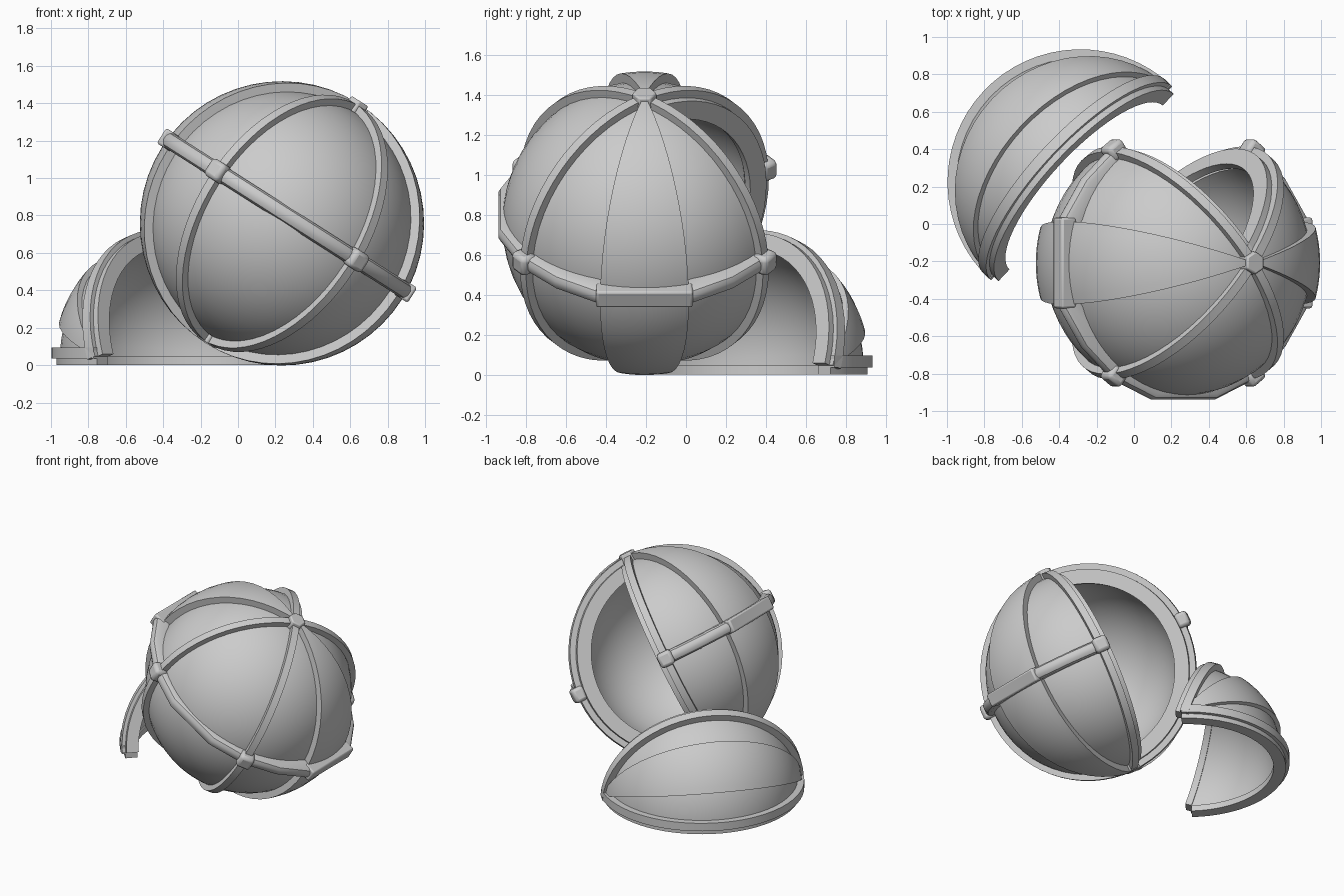
import bpy, bmesh
from math import sin, cos, pi, radians
from mathutils import Matrix, Vector

if "Cube" in bpy.data.objects:
    bpy.data.objects.remove(bpy.data.objects["Cube"])

# Local frames: tilted pod, and the fallen wedge lying on one rim
POD = Matrix.Translation((0.235, -0.208, 0.758)) @ Matrix.Rotation(radians(32.5), 4, 'Y')
d = Vector((-0.73, 0.683, 0.0)).normalized()
up = Vector((0, 0, 1))
axis = d.cross(up)
WEDGE = Matrix.Translation((-0.287, 0.224, 0.045)) @ Matrix((d, up, axis)).transposed().to_4x4()


def finish(bm, name, frame, bevel=0):
    bmesh.ops.remove_doubles(bm, verts=bm.verts, dist=0.0005)
    bmesh.ops.recalc_face_normals(bm, faces=bm.faces)
    me = bpy.data.meshes.new(name)
    bm.to_mesh(me)
    bm.free()
    me.transform(frame)
    ob = bpy.data.objects.new(name, me)
    bpy.context.collection.objects.link(ob)
    if bevel:
        m = ob.modifiers.new("bevel", 'BEVEL')
        m.width, m.segments = bevel, 2
    bpy.ops.object.select_all(action='DESELECT')
    bpy.context.view_layer.objects.active = ob
    ob.select_set(True)
    bpy.ops.object.shade_smooth_by_angle(angle=radians(35))
    return ob


def sphere_pt(r, az, lat):
    return Vector((r * cos(az) * cos(lat), r * sin(az) * cos(lat), r * sin(lat)))


def lune(name, r0, r1, a0, a1, frame, n=12, rows=28):
    """Orange-peel slice of a thick sphere shell."""
    bm = bmesh.new()
    skins = []
    for r in (r0, r1):
        skins.append([[bm.verts.new(sphere_pt(r, radians(a0 + (a1 - a0) * i / n),
                                              -pi / 2 + pi * j / rows))
                       for j in range(rows + 1)] for i in range(n + 1)])
    for g in skins:
        for i in range(n):
            for j in range(rows):
                bm.faces.new((g[i][j], g[i + 1][j], g[i + 1][j + 1], g[i][j + 1]))
    a, b = skins
    for i in (0, n):
        for j in range(rows):
            bm.faces.new((a[i][j], a[i][j + 1], b[i][j + 1], b[i][j]))
    return finish(bm, name, frame)


def sweep(name, path, profile, frame):
    """Path of (point, outward, sideways); profile of (outward, sideways) offsets."""
    bm = bmesh.new()
    rings = [[bm.verts.new(p + n * u + s * v) for u, v in profile] for p, n, s in path]
    k = len(profile)
    for r, q in zip(rings, rings[1:]):
        for i in range(k):
            bm.faces.new((r[i], r[(i + 1) % k], q[(i + 1) % k], q[i]))
    bm.faces.new(rings[0])
    bm.faces.new(rings[-1])
    return finish(bm, name, frame)


def rib(name, az, w, r0, r1, frame, shift=0, steps=32):
    a = radians(az)
    side = Vector((-sin(a), cos(a), 0))
    path = []
    for j in range(steps + 1):
        n = sphere_pt(1, a, -pi / 2 + pi * j / steps)
        path.append((side * shift, n, side))
    h = w / 2
    sweep(name, path, [(r0, -h), (r1, -h), (r1, h), (r0, h)], frame)


def box(name, az, r, size, z, frame, bevel=0.012):
    """Box with its centre at radius r; size is radial, tangential, axial."""
    a = radians(az)
    bm = bmesh.new()
    bmesh.ops.create_cube(bm, size=1)
    bm.transform(Matrix.Rotation(a, 4, 'Z') @ Matrix.Translation((r, 0, z)) @ Matrix.Diagonal((*size, 1)))
    return finish(bm, name, frame, bevel)


# Hollow shell with the back wedge missing
lune("pod_shell", 0.62, 0.712, 126, 414, POD, n=48)

# Raised side panels
for name, az in (("right_panel", 0), ("left_panel", 180)):
    lune(name, 0.66, 0.76, az - 17, az + 17, POD, n=8)

# Meridian ribs and corner knobs on the belt
for az in (54, 126, 234, 306):
    rib(f"rib_{az}", az, 0.05, 0.65, 0.752, POD)
    box(f"belt_knob_{az}", az, 0.745, (0.09, 0.105, 0.105), 0.05, POD, 0.022)
for az, s in ((54, 1), (126, -1)):
    rib(f"opening_lip_{az}", az, 0.045, 0.61, 0.71, POD, shift=0.04 * s)

# Faceted belt, open across the missing wedge
quarter = [(54, 0.735), (35, 0.75), (16.5, 0.785)]
stops = ([(180 - a, r) for a, r in quarter] + [(180 + a, r) for a, r in reversed(quarter)]
         + [(255, 0.725), (285, 0.725)]
         + [(360 - a, r) for a, r in quarter] + [(360 + a, r) for a, r in reversed(quarter)])
z = Vector((0, 0, 1))
path = []
for a, r in stops:
    n = Vector((cos(radians(a)), sin(radians(a)), 0))
    path.append((n * r + z * 0.05, n, z))
sweep("belt", path, [(-.07, -.044), (0, -.044), (.02, -.034), (.031, -.013),
                     (.031, .013), (.02, .034), (0, .044), (-.07, .044)], POD)
for name, az in (("right_clasp", 0), ("left_clasp", 180)):
    box(name, az, 0.75, (0.09, 0.485, 0.095), 0.05, POD)

# Pole caps
for name, z0, depth in (("top_cap", 0.735, 0.08), ("bottom_cap", -0.715, 0.08)):
    bm = bmesh.new()
    bmesh.ops.create_cone(bm, cap_ends=True, segments=6, radius1=0.068, radius2=0.06, depth=depth)
    bm.transform(Matrix.Translation((0, 0, z0)))
    finish(bm, name, POD, 0.008)

# Fallen wedge: shell, rims and raised centre
lune("wedge_shell", 0.61, 0.665, 0, 72, WEDGE, n=14)
lune("wedge_panel", 0.65, 0.695, 21, 51, WEDGE, n=8)
for name, az, s in (("wedge_ground_rim", 0, 1), ("wedge_top_rim", 72, -1)):
    rib(name, az, 0.045, 0.60, 0.685, WEDGE, shift=-0.022 * s)
    rib(name + "_flange", az, 0.06, 0.62, 0.71, WEDGE, shift=0.02 * s)
